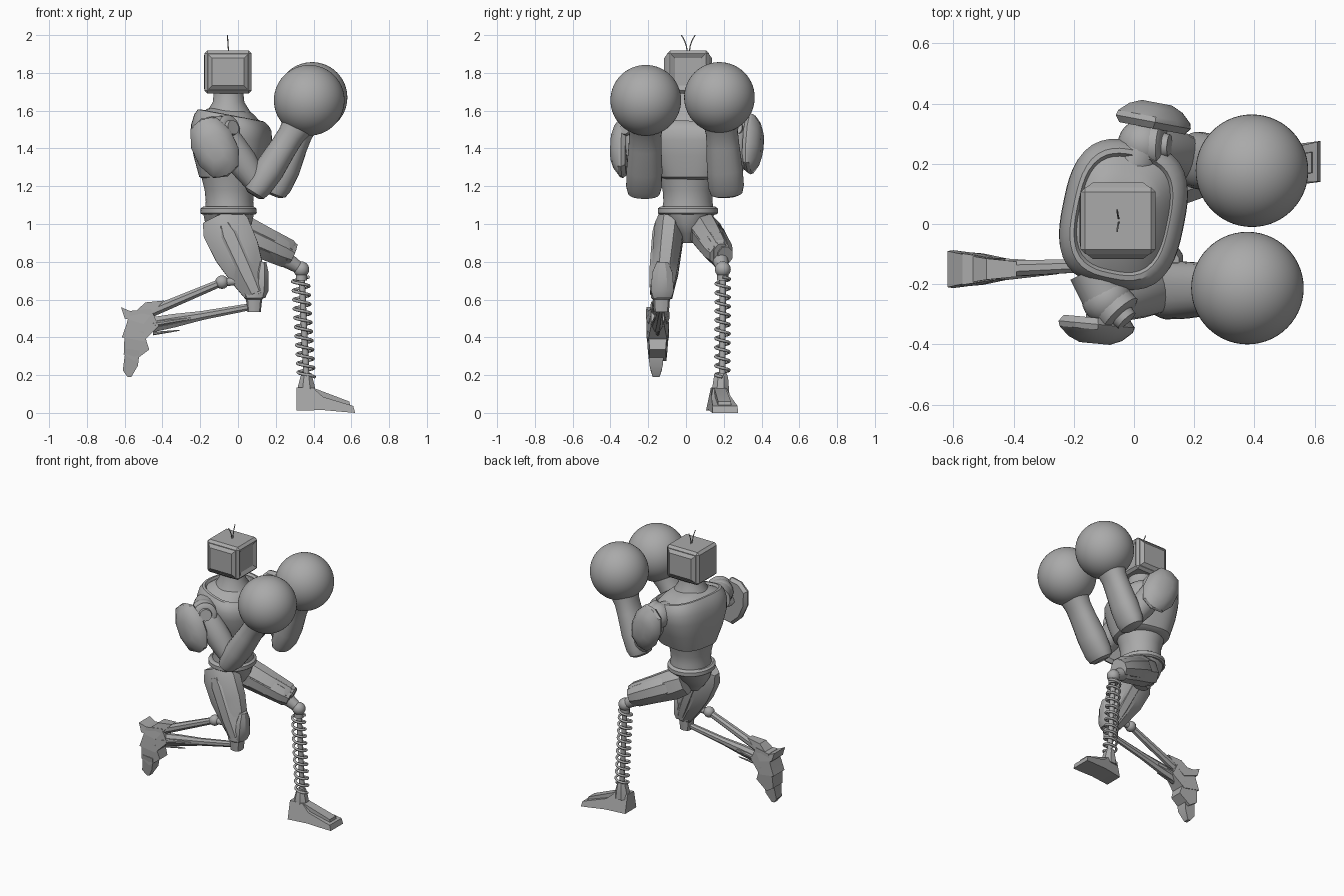
import bpy, bmesh, math
from mathutils import Vector, Matrix

cube = bpy.data.objects.get("Cube")
if cube:
    bpy.data.objects.remove(cube, do_unlink=True)

grey = bpy.data.materials.new("plain grey")
grey.use_nodes = True
COLOR = (0.4, 0.4, 0.4, 1)
grey.diffuse_color = COLOR
grey.node_tree.nodes["Principled BSDF"].inputs["Base Color"].default_value = COLOR


def finish(name, bm, angle=32):
    bmesh.ops.recalc_face_normals(bm, faces=bm.faces)
    me = bpy.data.meshes.new(name)
    bm.to_mesh(me)
    bm.free()
    me.materials.append(grey)
    ob = bpy.data.objects.new(name, me)
    bpy.context.collection.objects.link(ob)
    bpy.ops.object.select_all(action='DESELECT')
    ob.select_set(True)
    bpy.context.view_layer.objects.active = ob
    bpy.ops.object.shade_smooth_by_angle(angle=math.radians(angle))


def skin(name, rings, angle=32):
    """Bridge rings of points and cap both ends."""
    bm = bmesh.new()
    loops = [[bm.verts.new(p) for p in ring] for ring in rings]
    n = len(loops[0])
    for a, b in zip(loops, loops[1:]):
        for i in range(n):
            bm.faces.new((a[i], a[(i + 1) % n], b[(i + 1) % n], b[i]))
    bm.faces.new(loops[0])
    bm.faces.new(loops[-1])
    finish(name, bm, angle)


def oval(c, u, v, ra, rb, n, power):
    pts = []
    for i in range(n):
        a = math.tau * (i + 0.5) / n
        s, t = math.cos(a), math.sin(a)
        k = (abs(s) ** power + abs(t) ** power) ** (-1 / power)
        pts.append(c + u * s * k * ra + v * t * k * rb)
    return pts


def limb(name, p0, p1, prof, n=20, power=2, ref=(0, 1, 0)):
    """Loft along a line; prof is (t, radius across ref, radius along ref)."""
    p0, p1 = Vector(p0), Vector(p1)
    w = (p1 - p0).normalized()
    u = Vector(ref).cross(w).normalized()
    v = w.cross(u)
    skin(name, [oval(p0.lerp(p1, t), u, v, a, b, n, power) for t, a, b in prof])


def rod(name, p0, p1, r0, r1=None, n=14):
    r1 = r1 or r0
    limb(name, p0, p1, [(0, r0, r0), (1, r1, r1)], n)


def ball(name, c, r, seg=24):
    bm = bmesh.new()
    bmesh.ops.create_uvsphere(bm, u_segments=seg, v_segments=seg // 2, radius=r,
                              matrix=Matrix.Translation(c))
    finish(name, bm, 40)


def prism(name, pts, y, skew=0):
    """Side profile of (x, z, half width) extruded across y; skew turns it outward."""
    skin(name, [[(x, y + skew * (x - 0.45) + s * h, z) for x, z, h in pts] for s in (-1, 1)])


def wire(name, pts, r):
    cu = bpy.data.curves.new(name, 'CURVE')
    cu.dimensions = '3D'
    cu.bevel_depth, cu.bevel_resolution, cu.use_fill_caps = r, 2, True
    sp = cu.splines.new('POLY')
    sp.points.add(len(pts) - 1)
    for p, co in zip(sp.points, pts):
        p.co = (*co, 1)
    cu.materials.append(grey)
    bpy.context.collection.objects.link(bpy.data.objects.new(name, cu))


def stack(name, rows, cx, cy, turn=0, n=40, power=2.0):
    """Horizontal rings of (z, rx, ry, tilt), turned about z."""
    m = Matrix.Rotation(turn, 3, 'Z')
    u, v = m @ Vector((1, 0, 0)), m @ Vector((0, 1, 0))
    rings = []
    for z, rx, ry, tilt in rows:
        ring = oval(Vector((cx, cy, z)), u, v, rx, ry, n, power)
        rings.append([p + Vector((0, 0, -tilt * (p.x - cx))) for p in ring])
    skin(name, rings)


# Head: chamfered box with raised side panels and a recessed face
bm = bmesh.new()
bmesh.ops.create_cube(bm, size=1, matrix=Matrix.Translation((-0.053, 0.011, 1.805))
                      @ Matrix.Diagonal((0.25, 0.222, 0.228, 1)))
bmesh.ops.bevel(bm, geom=bm.edges[:], offset=0.016, segments=1, affect='EDGES')
bm.normal_update()
for f in [f for f in bm.faces if f.calc_area() > 0.02 and abs(f.normal.z) < 0.5]:
    depth = 0.016 if abs(f.normal.y) > 0.5 else -0.012 if f.normal.x > 0.5 else 0.003
    bmesh.ops.inset_individual(bm, faces=[f], thickness=0.006)
    bmesh.ops.inset_individual(bm, faces=[f], thickness=0.03, depth=depth)
finish("head", bm, 15)
for side in (-1, 1):
    wire("antenna", [(-0.05 - 0.006 * t, 0.012 + side * (0.006 + 0.03 * t * t), 1.91 + 0.09 * t)
                     for t in (0, 0.33, 0.66, 1)], 0.003)

# Torso
stack("neck", [(1.55, .13, .13, 0), (1.6, .112, .11, 0), (1.645, .084, .085, 0),
               (1.70, .078, .08, 0)], -0.05, 0.01)
stack("chest", [(1.235, .135, .14, 0), (1.25, .165, .165, 0), (1.36, .192, .21, 0),
                (1.45, .204, .24, .03), (1.51, .202, .246, .08), (1.55, .186, .234, .15),
                (1.573, .168, .216, .19), (1.576, .155, .2, .19), (1.562, .147, .19, .19),
                (1.59, .122, .145, .15), (1.61, .09, .1, .1)], -0.035, 0.032, -0.2, 48, 2.9)
stack("abdomen", [(1.06, .132, .14, 0), (1.12, .126, .13, 0), (1.18, .132, .134, 0),
                  (1.27, .155, .16, 0)], -0.045, 0.01)
stack("belt", [(1.05, .14, .15, 0), (1.058, .15, .16, 0), (1.082, .148, .16, 0),
               (1.092, .134, .145, 0)], -0.05, 0.01)
stack("pelvis", [(0.9, .05, .03, 0), (0.95, .095, .055, 0), (1.0, .125, .11, 0),
                 (1.06, .138, .15, 0)], -0.05, 0.01, n=16)

# Arms: side, shoulder, joint cap end, elbow, wrist, glove, pad centre, pad lean
ARMS = [
    ("right", (-0.09, -0.25, 1.49), (-0.03, -0.315, 1.51), (0.11, -0.222, 1.2),
     (0.3, -0.215, 1.5), (0.377, -0.213, 1.655), (-0.122, -0.312, 1.405), -0.008),
    ("left", (0.03, 0.265, 1.49), (0.11, 0.26, 1.51), (0.212, 0.212, 1.2),
     (0.335, 0.188, 1.51), (0.392, 0.177, 1.67), (0.06, 0.318, 1.425), 0.016),
]
for side, sh, cap, elbow, wrist, glove, pad, lean in ARMS:
    s = math.copysign(1, sh[1])
    root = Vector((sh[0] - 0.05, sh[1] - s * 0.1, 1.49))
    rod(side + "_shoulder_axle", root, sh, 0.08, n=24)
    ball(side + "_shoulder", sh, 0.084)
    limb(side + "_shoulder_cap", sh, cap,
         [(0, .075, .075), (.75, .075, .075), (.85, .06, .06), (.86, .042, .042), (1.1, .038, .038)], 24)
    limb(side + "_upper_arm", sh, elbow,
         [(0, .065, .07), (.2, .08, .08), (.55, .082, .078), (.85, .066, .07), (1, .055, .06)], 20)
    limb(side + "_forearm", elbow, wrist,
         [(-.16, .035, .06), (-.12, .058, .084), (0, .072, .095), (.3, .08, .095), (.7, .072, .087),
          (.9, .072, .085), (1.05, .083, .092)], 24, 2.3)
    ball(side + "_glove", glove, 0.187, 56)
    out = Vector(pad) + Vector((lean, s * 0.085, 0))
    limb(side + "_shoulder_pad", pad, out,
         [(0, .1, .15), (.25, .117, .168), (.45, .112, .162), (.8, .082, .12), (1, .045, .07)],
         10, 2.5, (-0.42, 0, 0.9))
    rod(side + "_pad_mount", sh, pad, 0.04)

# Right leg: angular thigh, side plates, knee
hip, knee = Vector((-0.093, -0.08, 1.045)), Vector((0.1, -0.128, 0.62))
limb("right_thigh", hip, knee,
     [(0, .105, .06), (.15, .132, .08), (.45, .126, .077), (.75, .096, .068), (1, .062, .058)], 8, 2.6)
for off, r in ((-0.025, 0.075), (0.018, 0.06)):
    shift = Vector((0, off, 0))
    limb("right_thigh_plate", hip.lerp(knee, .12) + shift, hip.lerp(knee, .97) + shift,
         [(0, r * .6, .055), (.15, r, .062), (.7, r * .9, .055), (1, r * .7, .04)], 8, 4)
limb("right_kneecap", (0.13, -0.125, 0.8), (0.12, -0.125, 0.61),
     [(0, .02, .03), (.3, .036, .055), (.8, .04, .062), (1, .025, .05)], 8, 3)
limb("right_knee", (0.085, -0.13, 0.68), (0.085, -0.13, 0.535),
     [(0, .05, .055), (.5, .05, .055), (.55, .043, .045), (1, .036, .04)], 12, 3)
rod("right_knee_pin", (0.155, -0.16, 0.635), (0.155, -0.1, 0.635), 0.026)

# Right shin: lower beam, upper strut and side rods
limb("right_shin_beam", (0.08, -0.13, 0.565), (-0.52, -0.155, 0.455),
     [(0, .018, .018), (.45, .024, .02), (.7, .036, .024), (1, .042, .03)], 8, 4)
rod("right_shin_strut", (0.09, -0.13, 0.71), (-0.08, -0.135, 0.69), 0.022)
ball("right_strut_joint", (-0.085, -0.135, 0.692), 0.036, 16)
rod("right_shin_strut_lower", (-0.085, -0.135, 0.692), (-0.47, -0.15, 0.53), 0.022, 0.03, 8)
for y in (-0.18, -0.125):
    rod("right_shin_side_rod", (-0.25, y * .4 - .085, 0.5), (-0.5, y, 0.46), 0.01, 0.016, 8)
rod("right_shin_spike", (-0.45, -0.15, 0.42), (-0.31, -0.14, 0.437), 0.01, 0.003, 8)

# Right foot: overlapping segments, toe down
Y = -0.15
prism("right_heel", [(-.62, .56, .06), (-.55, .53, .045), (-.49, .585, .035), (-.39, .595, .025),
                     (-.44, .545, .03), (-.5, .47, .05), (-.6, .5, .063)], Y)
prism("right_instep", [(-.57, .54, .052), (-.46, .55, .035), (-.42, .46, .035), (-.5, .38, .052),
                       (-.615, .4, .06), (-.59, .47, .06)], Y)
prism("right_forefoot", [(-.6, .43, .06), (-.5, .43, .05), (-.47, .335, .042), (-.55, .275, .046),
                         (-.605, .31, .05)], Y)
prism("right_toe", [(-.595, .34, .045), (-.52, .33, .042), (-.53, .25, .035), (-.565, .19, .018),
                    (-.585, .19, .018), (-.61, .225, .03)], Y - 0.008)

# Left leg: thigh with strips and ball knee
hip, knee = Vector((-0.05, 0.085, 0.985)), Vector((0.275, 0.183, 0.837))
limb("left_thigh", hip, knee,
     [(0, .09, .07), (.2, .1, .084), (.6, .088, .077), (.95, .08, .062), (1, .065, .052)], 8, 2.6)
for off in (Vector((0, 0.022, 0)), Vector((0, -0.02, 0)), Vector((0.006, 0, 0.016)),
            Vector((-0.008, 0, -0.014))):
    limb("left_thigh_plate", hip.lerp(knee, .2) + off, hip.lerp(knee, 1.03) + off,
         [(0, .05, .05), (.12, .075, .065), (.8, .063, .055), (1, .05, .04)], 8, 4)
KNEE = Vector((0.335, 0.195, 0.76))
rod("left_knee_arm", (0.25, 0.18, 0.815), KNEE, 0.045, 0.03)
ball("left_knee", KNEE, 0.042)
rod("left_knee_pin", KNEE - Vector((0, .045, 0)), KNEE + Vector((0, .045, 0)), 0.025)

# Left shin: coil spring round a piston
ANKLE = Vector((0.362, 0.192, 0.19))
top = KNEE - Vector((0.005, 0, 0.04))
rod("left_piston", KNEE, ANKLE, 0.017)
rod("left_spring_seat", KNEE, KNEE - Vector((0, 0, .06)), 0.03)
TURNS, STEPS = 11, 20
wire("left_spring", [top.lerp(ANKLE, i / (TURNS * STEPS)) + Vector((
    0.043 * math.cos(math.tau * i / STEPS), 0.036 * math.sin(math.tau * i / STEPS), 0))
    for i in range(TURNS * STEPS + 1)], 0.008)

# Left foot, turned slightly outward
limb("left_ankle", (0.362, 0.186, 0.21), (0.362, 0.182, 0.1),
     [(0, .026, .03), (.2, .032, .038), (.6, .044, .043), (1, .05, .048)], 8, 4)
prism("left_foot_sole", [(.31, .012, .062), (.31, .135, .036), (.4, .13, .036), (.45, .085, .052),
                         (.61, .037, .066), (.62, 0, .068), (.56, .005, .068),
                         (.45, .015, .066)], 0.186, 0.13)
prism("left_foot_bridge", [(.36, .06, .03), (.36, .133, .03), (.4, .132, .03),
                           (.59, .06, .034), (.595, .03, .036)], 0.186, 0.13)
